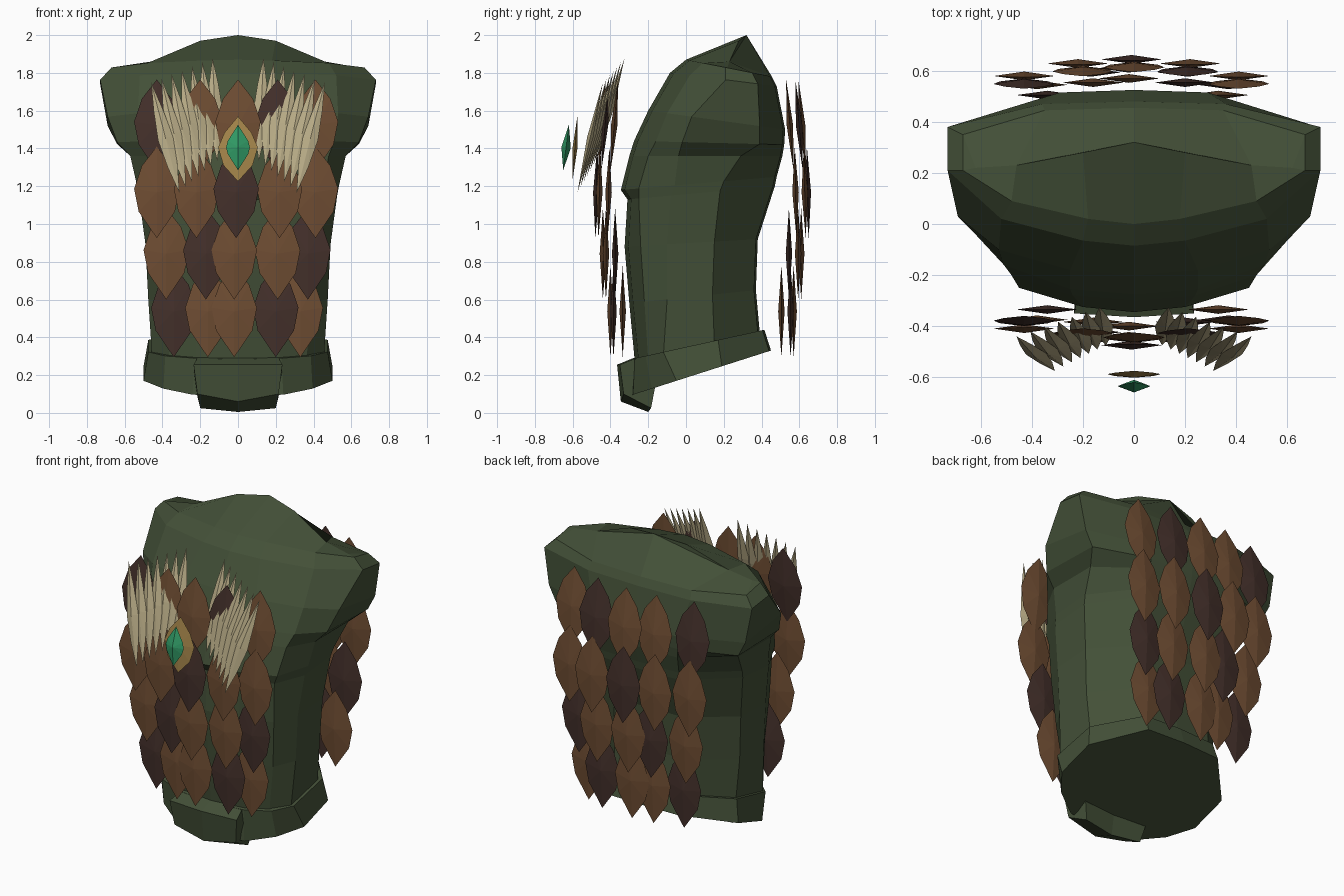
import bpy, bmesh
from mathutils import Vector

if "Cube" in bpy.data.objects:
    bpy.data.objects.remove(bpy.data.objects["Cube"])


def material(name, rgb):
    m = bpy.data.materials.new(name)
    m.diffuse_color = (*rgb, 1)
    m.use_nodes = True
    m.node_tree.nodes["Principled BSDF"].inputs["Base Color"].default_value = m.diffuse_color
    return m


GREEN = material("moss_green", (.056, .08, .039))
BROWN = material("scale_brown", (.16, .075, .033))
DARK = material("scale_dark_brown", (.058, .03, .024))
BONE = material("bone", (.48, .41, .24))
GOLD = material("gold", (.38, .24, .07))
JADE = material("jade", (.03, .32, .13))


def finish(name, bm, mat):
    bmesh.ops.recalc_face_normals(bm, faces=bm.faces)
    me = bpy.data.meshes.new(name)
    bm.to_mesh(me)
    bm.free()
    me.materials.append(mat)
    ob = bpy.data.objects.new(name, me)
    bpy.context.collection.objects.link(ob)
    return ob


def half_ring(yf, zf, yb, zb, x1, x2, y2, xs, ys1, ys2, xb):
    """Tilted half section, front centre round to back centre."""
    pts = [(0, yf), (x1, yf + .02), (x2, y2), (xs, ys1), (xs, ys2), (xb, yb - .01), (0, yb)]
    return [(x, y, zf + (zb - zf) * (y - yf) / (yb - yf)) for x, y in pts]


def loft(name, halves, mat):
    """Mirror half sections in x, skin them and close the open ends."""
    bm = bmesh.new()
    rings = []
    for h in halves:
        full = h + [(-x, y, z) for x, y, z in h[-2:0:-1]]
        rings.append([bm.verts.new(p) for p in full])
    n = len(rings[0])
    for a, b in zip(rings, rings[1:]):
        for i in range(n):
            j = (i + 1) % n
            bm.faces.new((a[i], a[j], b[j], b[i]))
    bmesh.ops.remove_doubles(bm, verts=bm.verts, dist=.0005)
    bmesh.ops.holes_fill(bm, edges=[e for e in bm.edges if e.is_boundary], sides=0)
    return finish(name, bm, mat)


# Torso shell: waist, chest, armhole ledge, shoulders, then a shoulder ridge
sections = [
    (-.27, .26, .39, .43, .22, .36, -.20, .455, -.12, .15, .24),
    (-.30, .58, .37, .65, .22, .40, -.22, .475, -.10, .14, .25),
    (-.325, .88, .38, .92, .22, .42, -.24, .49, -.10, .15, .25),
    (-.31, 1.13, .47, 1.20, .22, .43, -.25, .525, -.08, .18, .28),
    (-.345, 1.18, .48, 1.25, .20, .45, -.25, .535, -.06, .20, .28),
    (-.30, 1.36, .51, 1.36, .24, .48, -.20, .57, -.04, .29, .29),
    (-.275, 1.44, .52, 1.42, .25, .51, -.16, .64, -.02, .39, .30),
    (-.20, 1.60, .525, 1.50, .25, .53, -.10, .69, .03, .39, .29),
    (-.085, 1.80, .48, 1.73, .20, .52, .02, .73, .21, .38, .36),
    (0, 1.87, .455, 1.78, .18, .48, .09, .67, .21, .35, .35),
]
peak, inner, outer, tip = (0, .32, 2.0), (.2, .28, 1.97), (.46, .23, 1.86), (.62, .22, 1.832)
ridge = [peak, inner, outer, tip, tip, outer, peak]
loft("torso", [half_ring(*s) for s in sections] + [ridge], GREEN)

# Belt: flared band around the hem
loft("belt", [
    half_ring(-.30, .09, .45, .33, .24, .395, -.18, .50, -.05, .19, .26),
    half_ring(-.29, .285, .415, .44, .23, .385, -.215, .475, -.12, .17, .25),
], GREEN)

# Front plate hanging from the belt: y, z, half width, rise at the sides
profile = [(-.28, .29, .215, 0), (-.365, .255, .235, 0), (-.345, .06, .215, .04),
           (-.20, .005, .20, .02), (-.18, .13, .225, 0)]
bm = bmesh.new()
cols = [[bm.verts.new((s * w, y + .015 * abs(s), z + r * abs(s))) for y, z, w, r in profile]
        for s in (-1, 0, 1)]
for a, b in zip(cols, cols[1:]):
    for i in range(5):
        j = (i + 1) % 5
        bm.faces.new((a[i], a[j], b[j], b[i]))
bm.faces.new(cols[0])
bm.faces.new(cols[2])
finish("belt_front_plate", bm, GREEN)

LEAF = [(.66, .58), (1, .08), (.8, -.42)]
SPIKE = [(.6, .5), (1, -.02), (.65, -.52)]


def leaf(name, top, bottom, width, depth, mat, side=LEAF):
    """Pointed double-sided blade with a raised centre, from top to bottom."""
    top, bottom = Vector(top), Vector(bottom)
    mid, up = (top + bottom) / 2, (top - bottom) / 2
    right = Vector((1, 0, 0))
    out = right.cross(up).normalized()
    right = up.cross(out).normalized()
    rim = [(0, 1)] + side + [(0, -1)] + [(-u, v) for u, v in side[::-1]]
    bm = bmesh.new()
    ring = [bm.verts.new(mid + right * (u * width) + up * v) for u, v in rim]
    for s in (-1, 1):
        c = bm.verts.new(mid + out * (s * depth))
        for i in range(len(ring)):
            bm.faces.new((ring[i], ring[(i + 1) % len(ring)], c))
    return finish(name, bm, mat)


# Overlapping scales: centre z, centre y, backward lean, x positions, colours
rows = [
    (1.525, -.445, .02, (-.43, -.20, 0, .21, .41), "dbbdb"),
    (1.17, -.475, .005, (-.43, -.22, -.01, .22, .41), "bbdbb"),
    (.845, -.44, 0, (-.38, -.17, -.02, .21, .37), "bdbbd"),
    (.54, -.40, 0, (-.34, -.16, -.02, .20, .33), "dbbdb"),
]
for r, (z, yc, lean, xs, tones) in enumerate(rows):
    for c, (x, tone) in enumerate(zip(xs, tones)):
        y = yc + .065 * ((c - 2) / 2) ** 2
        mat = DARK if tone == "d" else BROWN
        for place, yy, tilt in (("front", y, lean), ("back", .17 - y, -lean)):
            leaf(f"{place}_scale_{r}_{c}", (x, yy + tilt, z + .24), (x, yy - tilt, z - .245),
                 .12, .017, mat)

# Fans of bone spikes either side of the chest
for s, label in ((-1, "left"), (1, "right")):
    for i in range(7):
        t = i / 6
        top = (s * (.135 + .325 * t), -.325 - .115 * t, 1.88 - .13 * t)
        bottom = (s * (.11 + .20 * t), -.475 - .1 * t, 1.335 - .17 * t)
        leaf(f"{label}_spike_{i}", top, bottom, .041, .016, BONE, SPIKE)

# Chest brooch: gold setting and jade stone
leaf("brooch_setting", (0, -.575, 1.57), (0, -.602, 1.225), .105, .013, GOLD,
     [(.68, .5), (1, .05), (.74, -.5)])
leaf("brooch_stone", (0, -.62, 1.525), (0, -.65, 1.285), .063, .025, JADE,
     [(.85, .3), (1, 0), (.85, -.3)])
